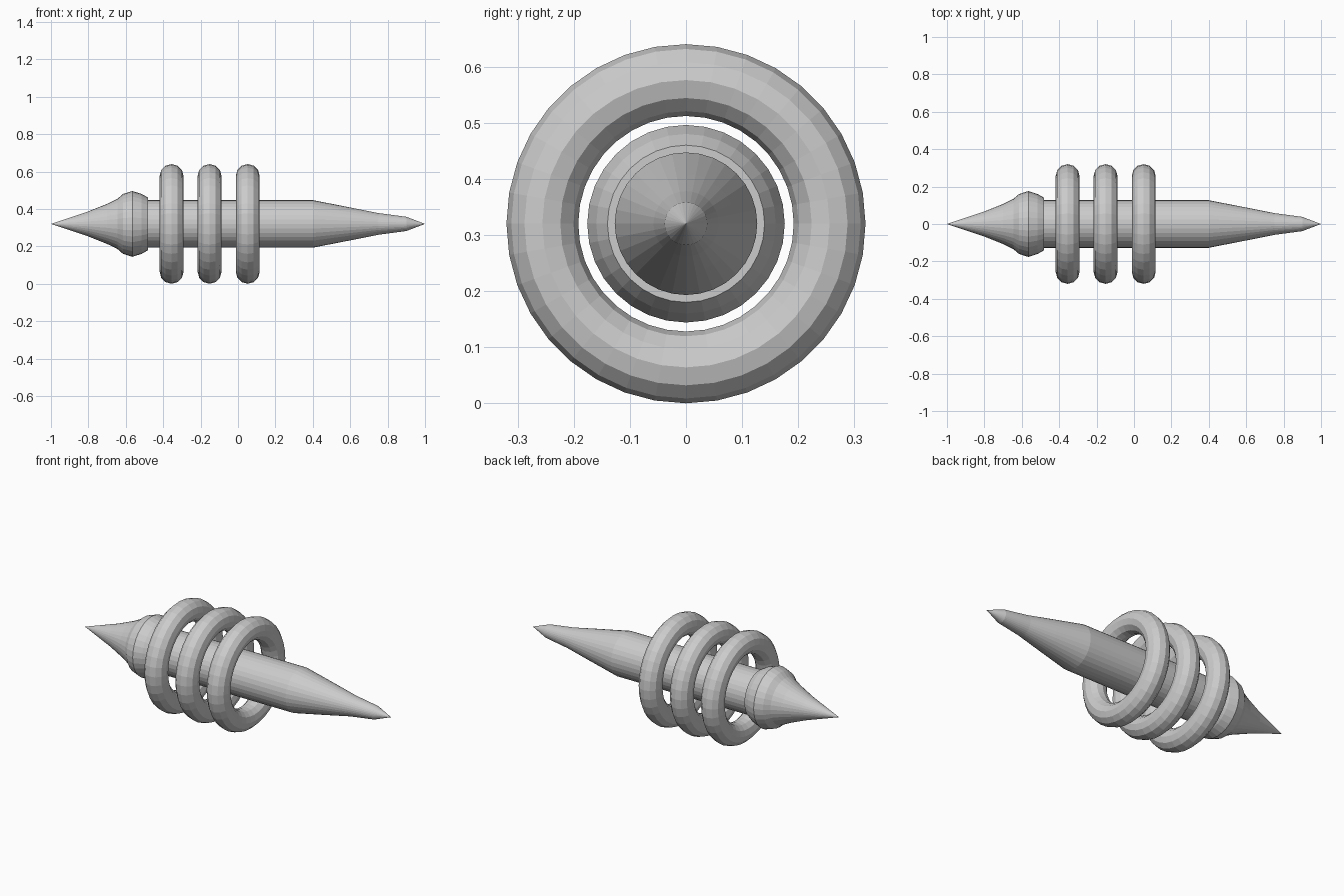
import bpy, bmesh, math

if "Cube" in bpy.data.objects:
    bpy.data.objects.remove(bpy.data.objects["Cube"])

AXIS_Z = 0.32


def finish(name, bm):
    bmesh.ops.remove_doubles(bm, verts=bm.verts, dist=1e-5)
    bmesh.ops.recalc_face_normals(bm, faces=bm.faces)
    mesh = bpy.data.meshes.new(name)
    bm.to_mesh(mesh)
    bm.free()
    obj = bpy.data.objects.new(name, mesh)
    obj.location.z = AXIS_Z
    bpy.context.collection.objects.link(obj)
    return obj


def lathe(name, profile, sides=32, closed=False):
    """Spin (x, radius) points around the long x axis."""
    bm = bmesh.new()
    verts = [bm.verts.new((x, 0, r)) for x, r in profile]
    pairs = list(zip(verts, verts[1:]))
    if closed:
        pairs.append((verts[-1], verts[0]))
    edges = [bm.edges.new(p) for p in pairs]
    bmesh.ops.spin(bm, geom=verts + edges, cent=(0, 0, 0), axis=(1, 0, 0),
                   angle=math.tau, steps=sides, use_duplicate=False)
    return finish(name, bm)


# Straight shaft with tapered front and small end point
lathe("shaft", [(-0.52, 0), (-0.52, 0.127), (0.40, 0.127), (0.60, 0.088),
                (0.75, 0.058), (0.90, 0.038), (1.0, 0)])

# Flared rear spike with a rounded collar
lathe("rear_spike", [(-1.0, 0), (-0.80, 0.067), (-0.70, 0.107),
                     (-0.645, 0.134), (-0.615, 0.160), (-0.565, 0.176),
                     (-0.515, 0.160), (-0.48, 0.140), (-0.48, 0)])

# Three floating rings around the shaft
for i, x in enumerate((-0.355, -0.152, 0.052)):
    section = [(x + 0.064 * math.sin(k * math.tau / 12),
                0.256 + 0.064 * math.cos(k * math.tau / 12)) for k in range(12)]
    lathe(f"ring_{i + 1}", section, 36, closed=True)
